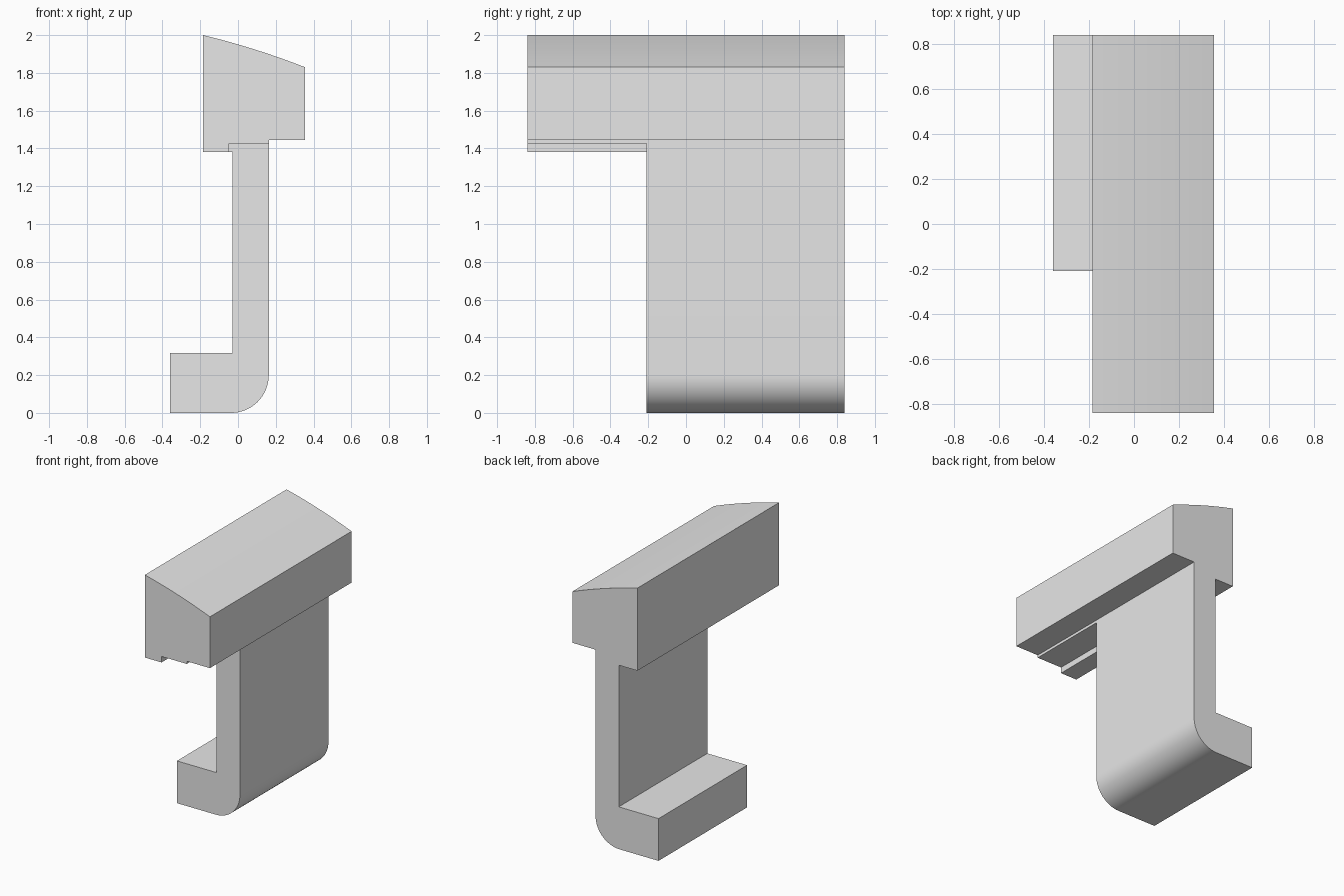
import bpy
import bmesh
from math import sin, cos, pi
from mathutils import Vector

cube = bpy.data.objects.get("Cube")
if cube:
    bpy.data.objects.remove(cube, do_unlink=True)

grey = bpy.data.materials.new("plain grey")
grey.use_nodes = True
colour = (0.8, 0.8, 0.8, 1)
grey.diffuse_color = colour
grey.node_tree.nodes["Principled BSDF"].inputs["Base Color"].default_value = colour


def extrude_profile(name, profile, y_front, y_back):
    """Solid made by sweeping an x-z outline along y."""
    bm = bmesh.new()
    face = bm.faces.new([bm.verts.new((x, y_front, z)) for x, z in profile])
    swept = bmesh.ops.extrude_face_region(bm, geom=[face])["geom"]
    bmesh.ops.translate(bm, vec=(0, y_back - y_front, 0),
                        verts=[v for v in swept if isinstance(v, bmesh.types.BMVert)])
    bmesh.ops.recalc_face_normals(bm, faces=bm.faces)
    mesh = bpy.data.meshes.new(name)
    bm.to_mesh(mesh)
    bm.free()
    mesh.materials.append(grey)
    obj = bpy.data.objects.new(name, mesh)
    bpy.context.collection.objects.link(obj)
    return obj


# Shared dimensions
half_length = 0.84
stem_left, stem_right = -0.03, 0.163
stem_front = -0.21

# Head: gently crowned sloping top, stepped underside
high, low = Vector((-0.185, 2.0)), Vector((0.355, 1.83))
crown = []
for i in range(13):
    t = i / 12
    point = high.lerp(low, t)
    crown.append((point.x, point.y + 0.04 * t * (1 - t)))
underside = [(low.x, 1.445), (stem_right, 1.445), (stem_right, 1.425),
             (-0.047, 1.425), (-0.047, 1.38), (high.x, 1.38)]
head = extrude_profile("head_rail", crown + underside, -half_length, half_length)

# Stem and foot: upright web with a rounded heel and a projecting foot
radius = 0.2
heel = []
for i in range(17):
    a = -pi / 2 + pi / 2 * i / 16
    heel.append((stem_right - radius + radius * cos(a), radius + radius * sin(a)))
outline = ([(-0.36, 0)] + heel
           + [(stem_right, 1.5), (-0.1, 1.5), (-0.1, 1.38), (stem_left, 1.38),
              (stem_left, 0.317), (-0.36, 0.317)])
stem = extrude_profile("stem_and_foot", outline, stem_front, half_length)

# Fuse both into one solid
union = head.modifiers.new("join stem", "BOOLEAN")
union.operation = "UNION"
union.solver = "EXACT"
union.object = stem
bpy.ops.object.select_all(action="DESELECT")
head.select_set(True)
bpy.context.view_layer.objects.active = head
bpy.ops.object.modifier_apply(modifier=union.name)
bpy.data.objects.remove(stem, do_unlink=True)
head.name = "bracket"
bpy.ops.object.shade_smooth_by_angle(angle=pi / 6)
